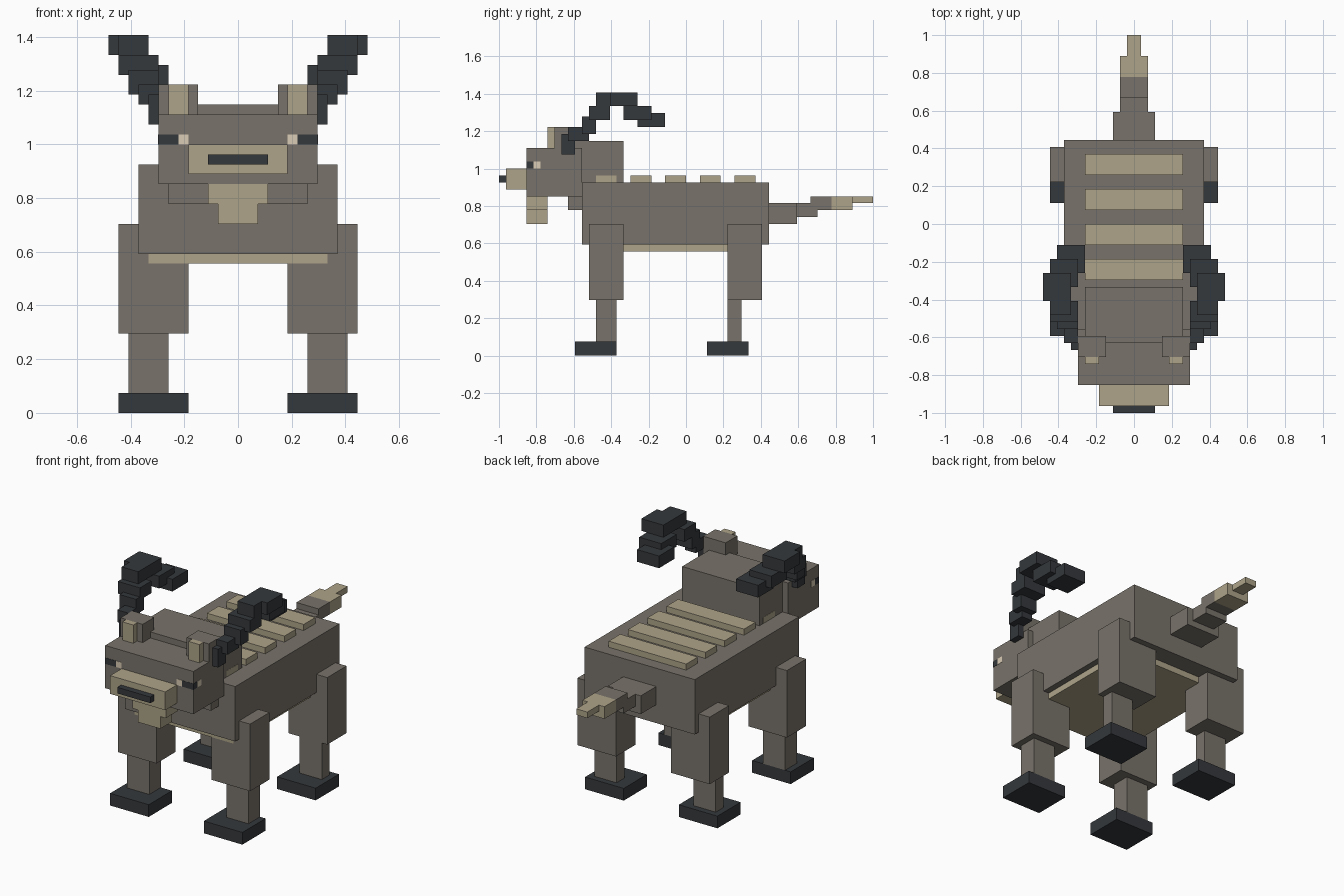
import bpy, bmesh
from mathutils import Vector

if "Cube" in bpy.data.objects:
    bpy.data.objects.remove(bpy.data.objects["Cube"])

U = 1 / 27  # one block unit: the model is 54 units long


def material(name, rgb):
    m = bpy.data.materials.new(name)
    m.diffuse_color = (*rgb, 1)
    m.use_nodes = True
    m.node_tree.nodes["Principled BSDF"].inputs["Base Color"].default_value = m.diffuse_color
    return m


FUR = material("fur", (0.19, 0.17, 0.145))
TAN = material("tan", (0.42, 0.37, 0.25))
DARK = material("dark_horn", (0.035, 0.04, 0.045))
CREAM = material("cream", (0.70, 0.60, 0.46))


def box(name, x, y, z, mat):
    """Block spanning the given (min, max) ranges in units."""
    lo, hi = (Vector(v) * U for v in zip(x, y, z))
    bm = bmesh.new()
    bmesh.ops.create_cube(bm, size=1)
    for v in bm.verts:
        v.co = (lo + hi) / 2 + v.co * (hi - lo)
    me = bpy.data.meshes.new(name)
    bm.to_mesh(me)
    bm.free()
    me.materials.append(mat)
    ob = bpy.data.objects.new(name, me)
    bpy.context.collection.objects.link(ob)


def pair(name, x, y, z, mat):
    """The same block on both sides of the body."""
    box(name + "_right", x, y, z, mat)
    box(name + "_left", (-x[1], -x[0]), y, z, mat)


def mid(name, half, y, z, mat):
    """Block centred on x = 0."""
    box(name, (-half, half), y, z, mat)


# Trunk, belly and back stripes
mid("body", 10, (-15, 12), (16, 25), FUR)
mid("belly", 9, (-14.03, 9), (15, 16), TAN)
for i, y in enumerate((-13, -8, -3, 2, 7)):
    mid(f"back_stripe_{i + 1}", 7.03, (y, y + 3), (25, 26), TAN)

# Neck, head and face
mid("neck", 7, (-17, -9), (21, 31), FUR)
mid("head", 8, (-23, -15), (23, 30), FUR)
mid("snout", 5, (-26, -23), (24, 27), TAN)
mid("nose", 3, (-27, -26), (25, 26), DARK)
mid("beard_upper", 3, (-23, -20), (21, 23), TAN)
mid("beard_lower", 2, (-23, -20), (19, 21), TAN)
pair("eye", (6, 8.04), (-23.04, -22), (27, 28), DARK)
pair("eye_white_front", (5, 6), (-23.04, -22), (27, 28), CREAM)
pair("eye_white_side", (7, 8.04), (-22, -21), (27, 28), CREAM)
pair("ear", (4, 8), (-19, -16), (30, 33), FUR)
pair("inner_ear", (5, 7), (-20, -19), (30, 33), TAN)

# Stepped horns, from root to tip
horn = [
    ((7, 9), (-18, -16), (29, 32)),
    ((8, 10), (-17, -14), (31, 33)),
    ((8, 11), (-15, -13), (32, 34.5)),
    ((8, 12), (-14, -11), (34, 36)),
    ((9, 12), (-13, -11), (36, 38)),
    ((9, 13), (-11, -7), (36, 38)),
    ((8, 12), (-9, -5), (34, 36)),
    ((7, 11), (-7, -3), (33, 35)),
]
for i, (x, y, z) in enumerate(horn):
    pair(f"horn_segment_{i + 1}", x, y, z, DARK)

# Legs
for name, upper, lower, hoof in (("front", (-14, -9), (-13, -10), (-16, -10)),
                                 ("rear", (6, 11), (6, 8), (3, 9))):
    pair(name + "_upper_leg", (5, 12), upper, (8, 19), FUR)
    pair(name + "_lower_leg", (7, 11), lower, (2, 8), FUR)
    pair(name + "_hoof", (5, 12), hoof, (0, 2), DARK)

# Tail
mid("tail_base", 3, (12, 16), (19, 22), FUR)
mid("tail_middle", 2, (16, 19), (20, 22), FUR)
mid("tail_end", 2, (18, 21), (21, 23), FUR)
mid("tail_tuft", 2, (21, 24), (21, 23), TAN)
mid("tail_tip", 1, (24, 27), (22, 23), TAN)
